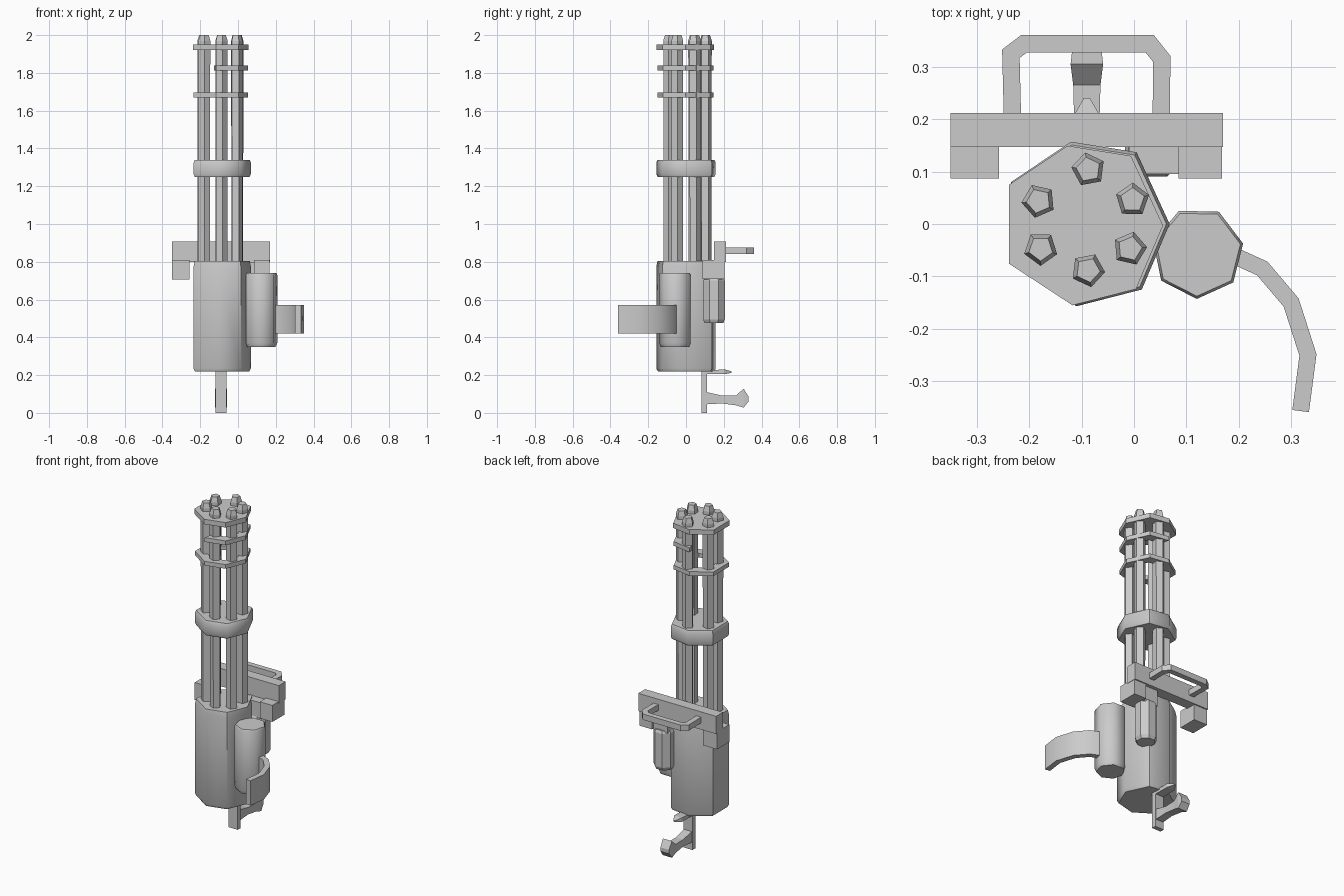
import bpy, bmesh, math
from mathutils import Vector

if "Cube" in bpy.data.objects:
    bpy.data.objects.remove(bpy.data.objects["Cube"])

metal = bpy.data.materials.new("light grey metal")
metal.diffuse_color = (0.60, 0.60, 0.60, 1)
metal.use_nodes = True
metal.node_tree.nodes["Principled BSDF"].inputs["Base Color"].default_value = metal.diffuse_color


def finish(name, bm, smooth=0):
    bmesh.ops.recalc_face_normals(bm, faces=bm.faces)
    me = bpy.data.meshes.new(name)
    bm.to_mesh(me)
    bm.free()
    me.materials.append(metal)
    ob = bpy.data.objects.new(name, me)
    bpy.context.collection.objects.link(ob)
    if smooth:
        bpy.ops.object.select_all(action='DESELECT')
        ob.select_set(True)
        bpy.context.view_layer.objects.active = ob
        bpy.ops.object.shade_smooth_by_angle(angle=math.radians(smooth))
    return ob


def loft(name, sections, closed=False, smooth=0):
    """Skin a list of equal-length point loops; caps the ends unless closed."""
    bm = bmesh.new()
    rows = [[bm.verts.new(p) for p in s] for s in sections]
    n = len(rows[0])
    pairs = list(zip(rows, rows[1:])) + ([(rows[-1], rows[0])] if closed else [])
    for a, b in pairs:
        for i in range(n):
            j = (i + 1) % n
            bm.faces.new((a[i], a[j], b[j], b[i]))
    if not closed:
        bm.faces.new(rows[0])
        bm.faces.new(rows[-1])
    return finish(name, bm, smooth)


def ngon(cx, cy, r, n, turn=0):
    return [(cx + r * math.cos(turn + math.tau * i / n),
             cy + r * math.sin(turn + math.tau * i / n)) for i in range(n)]


def scaled(outline, s, z):
    """Outline scaled about its centre and lifted to z."""
    cx = sum(p[0] for p in outline) / len(outline)
    cy = sum(p[1] for p in outline) / len(outline)
    return [(cx + (x - cx) * s, cy + (y - cy) * s, z) for x, y in outline]


def prism(name, outline, levels, smooth=0):
    return loft(name, [scaled(outline, s, z) for z, s in levels], smooth=smooth)


def box(name, x0, x1, y0, y1, z0, z1):
    return prism(name, [(x0, y0), (x1, y0), (x1, y1), (x0, y1)], [(z0, 1), (z1, 1)])


def strip(name, path, width, z0, z1, smooth=0):
    """Flat bar swept along a path in plan."""
    pts = [Vector(p) for p in path]
    secs = []
    for i, p in enumerate(pts):
        d0 = (pts[i] - pts[max(i - 1, 0)]).normalized()
        d1 = (pts[min(i + 1, len(pts) - 1)] - pts[i]).normalized()
        d = (d0 + d1).normalized()
        k = width / 2 / max(d.dot(d1 if d1.length else d0), 0.6)
        a, b = p + Vector((-d.y, d.x)) * k, p - Vector((-d.y, d.x)) * k
        secs.append([(a.x, a.y, z0), (b.x, b.y, z0), (b.x, b.y, z1), (a.x, a.y, z1)])
    return loft(name, secs, smooth=smooth)


# Motor housing and the collar and plates that repeat its outline
hull = [(-0.235, 0.08), (-0.12, 0.157), (0.005, 0.137), (0.068, 0.0),
        (0.015, -0.125), (-0.11, -0.157), (-0.235, -0.075)]
band = [(x - 0.008, y - 0.003) for x, y in hull]
prism("housing", hull, [(0.22, 0.95), (0.235, 1), (0.775, 1), (0.805, 0.96)], 50)
prism("barrel_collar", hull, [(1.25, 0.96), (1.265, 1), (1.325, 1), (1.34, 0.96)], 50)
prism("muzzle_plate", band, [(1.92, 0.97), (1.95, 0.97)])


# Thin clamp bands: one full, one open on the left side
def band_section(p, z0, z1):
    c = Vector((-0.09, 0))
    out, inn = (c + (Vector(p) - c) * s for s in (0.95, 0.6))
    return [(*out, z0), (*out, z1), (*inn, z1), (*inn, z0)]


loft("lower_clamp", [band_section(p, 1.67, 1.695) for p in band], closed=True)
loft("upper_clamp", [band_section(p, 1.812, 1.838) for p in band[1:6]])

# Six barrels with tapered muzzles
barrels = [(-0.087, 0.104), (-0.003, 0.046), (-0.008, -0.047),
           (-0.088, -0.088), (-0.178, -0.047), (-0.182, 0.044)]
for i, (x, y) in enumerate(barrels):
    prism(f"barrel_{i + 1}", ngon(x, y, 0.033, 5, 0.5 + i * 1.05),
          [(0.79, 0.95), (1.97, 1), (2.0, 0.72)])

# Side canister with its curved guard
prism("side_canister", ngon(0.122, -0.055, 0.088, 7, 0.2),
      [(0.35, 0.9), (0.37, 1), (0.73, 1), (0.74, 0.94)], 55)
strip("curved_guard", [(0.19, -0.06), (0.245, -0.085), (0.30, -0.15),
                       (0.332, -0.25), (0.318, -0.357)], 0.032, 0.42, 0.57, 40)

# Small rear canister
prism("rear_canister", ngon(0.04, 0.148, 0.062, 8, math.pi / 8),
      [(0.475, 0.85), (0.495, 1), (0.70, 1), (0.715, 0.88)])

# Carry frame: crossbar, two end feet and a joining bracket
box("crossbar", -0.35, 0.17, 0.147, 0.212, 0.80, 0.907)
box("left_foot", -0.35, -0.258, 0.087, 0.205, 0.705, 0.81)
box("right_foot", 0.085, 0.168, 0.087, 0.205, 0.71, 0.81)
box("frame_bracket", -0.01, 0.09, 0.095, 0.19, 0.705, 0.80)

# Carry handle
strip("carry_handle", [(-0.232, 0.205), (-0.235, 0.325), (-0.21, 0.344), (0.03, 0.344),
                       (0.053, 0.315), (0.052, 0.205)], 0.033, 0.84, 0.875)

# Rear bracket, trigger and grip
box("grip_bracket", -0.12, -0.06, 0.083, 0.11, 0.0, 0.225)


def cross(y, z0, z1, w):
    return [(-0.09 - w, y, z0), (-0.09 + w, y, z0), (-0.09 + w, y, z1), (-0.09 - w, y, z1)]


loft("trigger", [cross(0.10, 0.205, 0.225, 0.028), cross(0.205, 0.205, 0.23, 0.026),
                 cross(0.24, 0.212, 0.22, 0.006)])
loft("grip", [cross(0.10, 0.045, 0.112, 0.026), cross(0.19, 0.05, 0.092, 0.024),
              cross(0.265, 0.04, 0.092, 0.026), cross(0.305, 0.028, 0.128, 0.031),
              cross(0.332, 0.062, 0.085, 0.028)])
